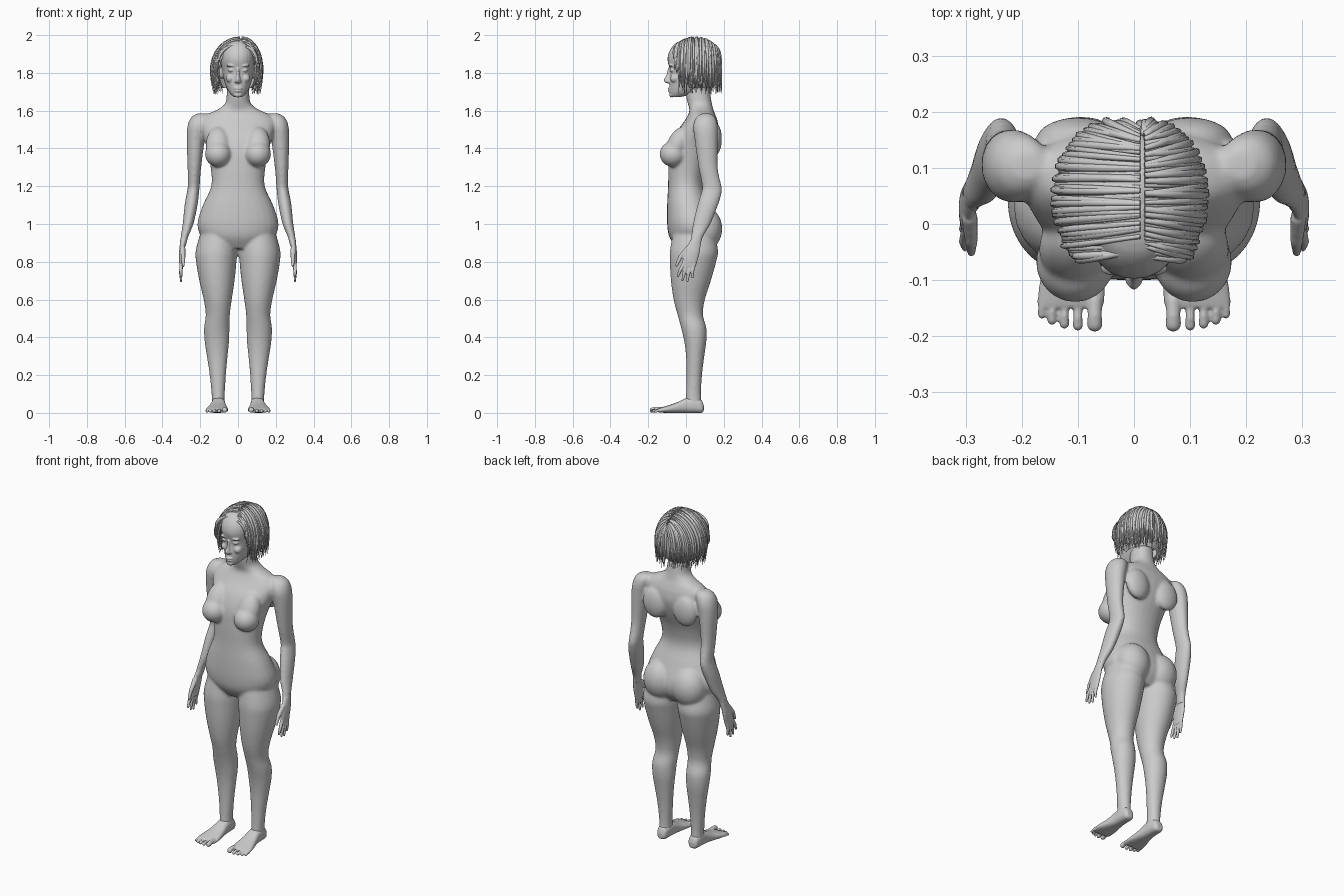
import bpy, bmesh, math, random
from mathutils import Vector, Matrix

if "Cube" in bpy.data.objects:
    bpy.data.objects.remove(bpy.data.objects["Cube"])

random.seed(4)
grey = bpy.data.materials.new("plain_grey")
grey.diffuse_color = (0.6, 0.6, 0.6, 1)
grey.use_nodes = True
grey.node_tree.nodes["Principled BSDF"].inputs["Base Color"].default_value = grey.diffuse_color


def smooth_rows(rows, n=4):
    """Catmull-Rom interpolation between section rows."""
    out = []
    for i in range(len(rows) - 1):
        a, b, c, d = rows[max(i - 1, 0)], rows[i], rows[i + 1], rows[min(i + 2, len(rows) - 1)]
        for k in range(n):
            t = k / n
            out.append([0.5 * (2 * q + (r - p) * t + (2 * p - 5 * q + 4 * r - s) * t * t
                               + (3 * q - p - 3 * r + s) * t ** 3) for p, q, r, s in zip(a, b, c, d)])
    return out + [list(rows[-1])]


def loft(bm, rows, side=1, axis='z', power=2.0, seg=28):
    """Closed loft; each row is (position, x0, x1, other0, other1)."""
    rings = []
    for s, a0, a1, b0, b1 in smooth_rows(rows):
        ring = []
        for k in range(seg):
            c, n = math.cos(2 * math.pi * k / seg), math.sin(2 * math.pi * k / seg)
            c = math.copysign(abs(c) ** (2 / power), c)
            n = math.copysign(abs(n) ** (2 / power), n)
            a, b = (a0 + a1) / 2 + c * (a1 - a0) / 2, (b0 + b1) / 2 + n * (b1 - b0) / 2
            ring.append(bm.verts.new((a * side, b, s) if axis == 'z' else (a * side, s, b)))
        rings.append(ring)
    for r, q in zip(rings, rings[1:]):
        for k in range(seg):
            j = (k + 1) % seg
            bm.faces.new((r[k], r[j], q[j], q[k]))
    bm.faces.new(rings[0])
    bm.faces.new(rings[-1])


def ball(bm, centre, radii, tilt=0):
    m = Matrix.Translation(centre) @ Matrix.Rotation(tilt, 4, 'X') @ Matrix.Diagonal((*radii, 1))
    return bmesh.ops.create_uvsphere(bm, u_segments=24, v_segments=16, radius=1, matrix=m)['verts']


def digit(bm, pts):
    """Finger or toe: overlapping capsule chain of (x, y, z, radius)."""
    for p, q in zip(pts, pts[1:]):
        for k in range(9):
            x, y, z, r = [a + (b - a) * k / 8 for a, b in zip(p, q)]
            bmesh.ops.create_icosphere(bm, subdivisions=2, radius=r, matrix=Matrix.Translation((x, y, z)))


def finish(bm, name, voxel=None, smooth=4):
    bmesh.ops.recalc_face_normals(bm, faces=bm.faces)
    me = bpy.data.meshes.new(name)
    bm.to_mesh(me)
    bm.free()
    me.materials.append(grey)
    for p in me.polygons:
        p.use_smooth = True
    ob = bpy.data.objects.new(name, me)
    bpy.context.collection.objects.link(ob)
    if voxel:
        m = ob.modifiers.new("fuse", 'REMESH')
        m.mode, m.voxel_size, m.use_smooth_shade = 'VOXEL', voxel, True
        s = ob.modifiers.new("soften", 'SMOOTH')
        s.factor, s.iterations = 0.5, smooth
    return ob


# Body: torso and neck, then mirrored chest, hips, legs and arms
torso = [(.87, .11, -.05, .12), (.93, .19, -.088, .16), (1.0, .215, -.1, .165), (1.1, .186, -.1, .13),
         (1.2, .142, -.095, .095), (1.3, .145, -.093, .11), (1.4, .165, -.085, .15), (1.48, .19, -.055, .172),
         (1.54, .2, -.012, .168), (1.58, .165, .012, .155), (1.605, .11, .018, .145), (1.635, .07, .01, .138),
         (1.68, .06, .0, .13), (1.74, .058, .0, .125)]
leg = [(.95, .01, .2, -.07, .15), (.86, .004, .224, -.085, .17), (.8, .008, .222, -.086, .16),
       (.7, .018, .205, -.08, .132), (.6, .033, .182, -.066, .1), (.52, .043, .171, -.045, .09),
       (.45, .045, .18, -.026, .108), (.38, .047, .177, -.01, .108), (.3, .055, .165, 0, .097),
       (.2, .064, .15, .003, .085), (.1, .07, .14, .0, .08), (.04, .07, .138, -.005, .085)]
arm = [(1.585, .165, .215, .08, .13), (1.565, .15, .248, .055, .155), (1.52, .16, .267, .038, .168),
       (1.45, .175, .272, .045, .168), (1.3, .195, .267, .066, .168), (1.2, .203, .266, .085, .188),
       (1.16, .207, .272, .078, .188), (1.1, .214, .283, .06, .17), (1.0, .236, .293, .036, .13),
       (.93, .264, .304, .026, .09), (.88, .276, .308, .01, .08)]
bm = bmesh.new()
loft(bm, [(z, -w, w, f, b) for z, w, f, b in torso], power=2.2)
for s in (1, -1):
    loft(bm, leg, s)
    loft(bm, arm, s)
    ball(bm, (s * .105, -.068, 1.37), (.07, .072, .068))
    ball(bm, (s * .105, -.045, 1.42), (.065, .055, .1), math.radians(-24))
    ball(bm, (s * .095, .1, .975), (.1, .092, .115))
    ball(bm, (s * .1, .15, 1.45), (.075, .04, .09))
finish(bm, "body", .0075, 8)

# Head with nose, lips, brow and eyelids
head = [(1.672, .022, -.075, -.03), (1.69, .042, -.086, .04), (1.72, .06, -.088, .1), (1.76, .074, -.087, .14),
        (1.81, .085, -.085, .165), (1.87, .093, -.098, .168), (1.92, .088, -.085, .15),
        (1.96, .065, -.05, .12), (1.98, .02, .01, .08)]
bm = bmesh.new()
loft(bm, [(z, -w, w, f, b) for z, w, f, b in head], power=2.2)
loft(bm, [(1.745, -.01, .01, -.1, -.06), (1.752, -.019, .019, -.113, -.06), (1.765, -.014, .014, -.117, -.06),
          (1.79, -.009, .009, -.104, -.06), (1.825, -.01, .01, -.096, -.06)])
ball(bm, (0, -.084, 1.717), (.024, .014, .006))
ball(bm, (0, -.083, 1.704), (.021, .014, .006))
ball(bm, (0, -.075, 1.684), (.022, .014, .014))
for s in (1, -1):
    ball(bm, (s * .036, -.078, 1.838), (.026, .015, .006))
    ball(bm, (s * .036, -.073, 1.814), (.017, .014, .009))
    ball(bm, (s * .042, -.06, 1.77), (.022, .024, .022))
    ball(bm, (s * .088, .05, 1.8), (.012, .022, .032))
finish(bm, "head", .0045, 2)

# Hands and feet
palm = [(.925, .268, .305, .03, .085), (.89, .278, .308, .01, .078), (.85, .281, .312, -.008, .072),
        (.81, .284, .312, -.018, .062), (.775, .287, .31, -.02, .052)]
fingers = [(-.012, -.043, .718), (.008, -.018, .698), (.026, .008, .692), (.043, .034, .712)]
foot = [(.094, .088, .122, .01, .04), (.08, .074, .134, .0, .07), (.04, .068, .14, .0, .085),
        (0, .066, .142, .0, .078), (-.05, .06, .153, .0, .055), (-.1, .053, .167, .0, .038),
        (-.14, .053, .172, .002, .026), (-.15, .06, .168, .005, .022)]
toes = [(.07, -.178, .0145), (.1, -.181, .0095), (.124, -.178, .009), (.146, -.171, .009), (.164, -.161, .008)]
for s, label in ((1, "left"), (-1, "right")):
    bm = bmesh.new()
    loft(bm, palm, s)
    for y0, y1, z1 in fingers:
        digit(bm, [(s * .299, y0, .79, .0105), (s * .303, (y0 + y1) / 2 - .004, (.79 + z1) / 2, .0095),
                   (s * .301, y1, z1 + .006, .0065)])
    digit(bm, [(s * .293, .01, .87, .015), (s * .29, -.03, .825, .012), (s * .29, -.05, .782, .008)])
    finish(bm, label + "_hand", .0035, 2)
    bm = bmesh.new()
    loft(bm, foot, s, 'y', 2.5)
    for x, y, r in toes:
        digit(bm, [(s * x, -.135, r + .003, r), (s * x, y + .014, r + .005, r * .9), (s * x, y, r, r)])
    finish(bm, label + "_foot", .0035, 2)

# Hair shell under the strands, open at the face
bm = bmesh.new()
shell = ball(bm, (-.005, .055, 1.83), (.115, .125, .155))
bmesh.ops.delete(bm, geom=[v for v in shell if (v.co.y < -.01 and v.co.z < 1.87) or v.co.z < 1.72],
                 context='VERTS')
finish(bm, "hair_shell")

# Hair strands falling both ways from a centre parting
cu = bpy.data.curves.new("hair_strands", 'CURVE')
cu.dimensions, cu.bevel_depth, cu.bevel_resolution, cu.use_fill_caps = '3D', 1.0, 1, True
cu.materials.append(grey)


def strand(side, ang, z_end, thick, lift, reach=1.0):
    ys = .05 - .115 * math.cos(ang) + random.uniform(-.008, .008)
    top = 1.83 + (.152 + lift) * math.sqrt(max(.1, 1 - ((ys - .05) / .15) ** 2))
    wide = (.122 if side > 0 else .137) + lift
    end = Vector((side * wide * math.sin(ang) ** .8 * reach, .05 - (.128 + lift) * math.cos(ang)))
    start = Vector((.015 + side * .004, ys))
    n, zc, curl = 12, max(1.81, z_end + .02), random.uniform(-.012, .012)
    sp = cu.splines.new('POLY')
    sp.points.add(n)
    for i in range(n + 1):
        t = i / n
        if t < .65:
            phi = t / .65 * math.pi / 2
            h, z = math.sin(phi), zc + (top - zc) * math.cos(phi)
        else:
            u = (t - .65) / .35
            h, z = 1 - .1 * u * u, zc + (z_end - zc) * u
        p = start.lerp(end, h)
        sp.points[i].co = (p.x, p.y + curl * t * t, z, 1)
        sp.points[i].radius = thick * (.55 + .45 * math.sin(math.pi * min(1, t * 1.1))) * (1 - .7 * t ** 3)
    sp.use_smooth = True


for side in (1, -1):
    for layer in range(3):
        for k in range(30):
            a = math.radians(48 + 130 * (k + random.uniform(.1, .9)) / 30)
            strand(side, a, random.uniform(1.685, 1.75), random.uniform(.006, .0095), (layer - 1) * .007)
    # shorter fringe swept to the temple
    for k in range(14):
        a = math.radians(30 + 22 * k / 13)
        strand(side, a, 1.86 - .006 * k + random.uniform(-.02, .01), random.uniform(.005, .008),
               random.uniform(0, .01), 1.22 - .012 * k)
bpy.context.collection.objects.link(bpy.data.objects.new("hair_strands", cu))
